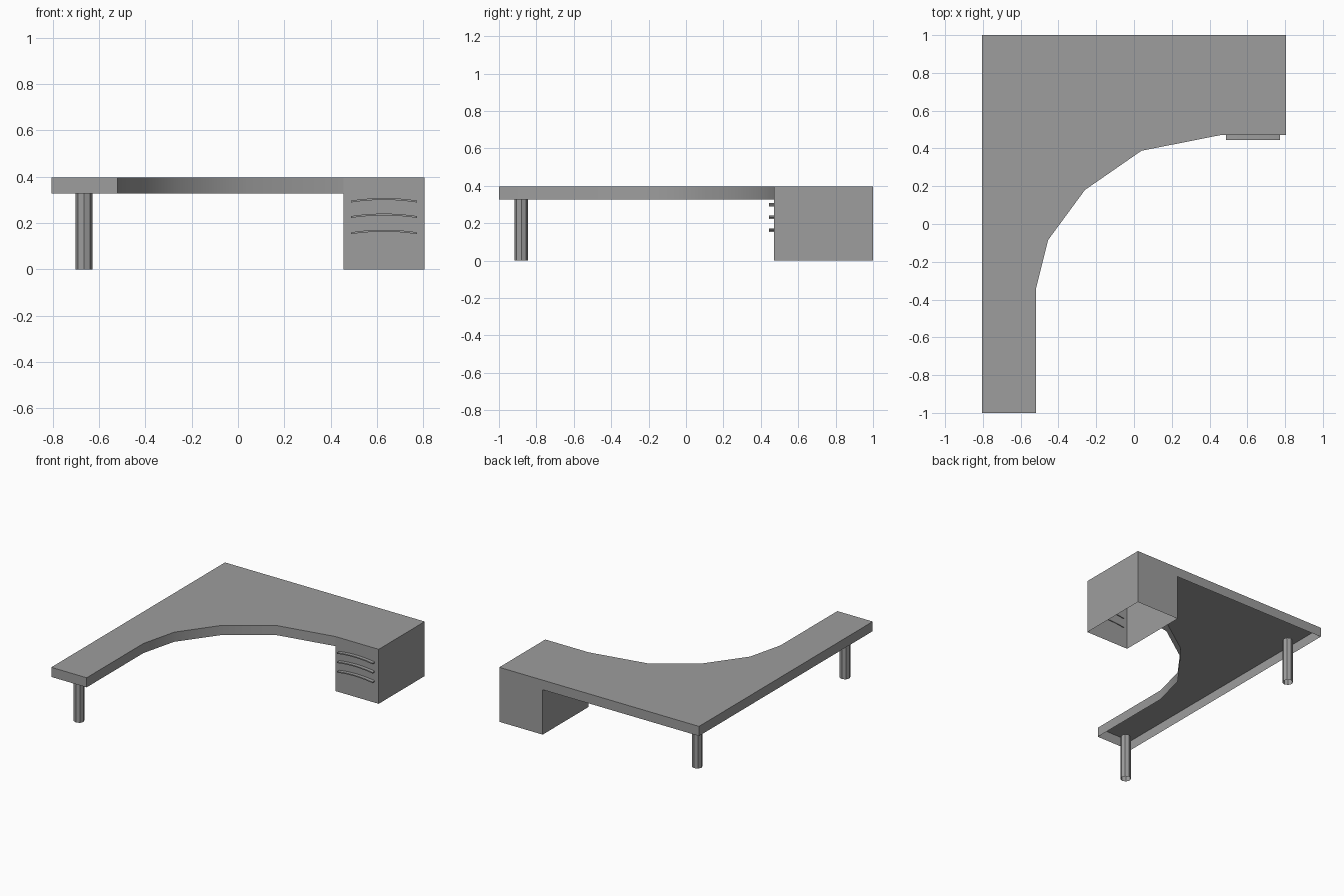
import bpy, bmesh, math
from mathutils import Vector

cube = bpy.data.objects.get("Cube")
if cube:
    bpy.data.objects.remove(cube, do_unlink=True)

grey = bpy.data.materials.new("desk grey")
grey.use_nodes = True
colour = (0.34, 0.34, 0.34, 1)
grey.diffuse_color = colour
grey.node_tree.nodes["Principled BSDF"].inputs["Base Color"].default_value = colour

TOP, UNDER = 0.397, 0.327
LEFT, INNER, RIGHT = 0.805, 0.455, -0.805
BACK, FRONT = 1.0, 0.47


def finish(name, bm):
    bmesh.ops.remove_doubles(bm, verts=bm.verts, dist=0.0001)
    mesh = bpy.data.meshes.new(name)
    bm.to_mesh(mesh)
    bm.free()
    mesh.materials.append(grey)
    obj = bpy.data.objects.new(name, mesh)
    bpy.context.collection.objects.link(obj)
    return obj


def wall(bm, p, q, low, high):
    corners = [(*p, low), (*q, low), (*q, high), (*p, high)]
    bm.faces.new([bm.verts.new(c) for c in corners])


# Worktop: thin shell, open below, with a curved inner edge
outline = [(RIGHT, -1), (-0.52, -1), (-0.52, -0.345), (-0.455, -0.085),
           (-0.26, 0.18), (0.04, 0.388), (INNER, FRONT), (LEFT, FRONT),
           (LEFT, BACK), (INNER, BACK), (RIGHT, BACK)]
bm = bmesh.new()
bm.faces.new([bm.verts.new((*p, TOP)) for p in outline])
for p, q in zip(outline, outline[1:] + outline[:1]):
    wall(bm, p, q, UNDER, TOP)

# Drawer cabinet walls, flush with the worktop and open at the floor
for p, q in zip(outline[6:9], outline[7:10]):
    wall(bm, p, q, 0, UNDER)
for low, high in ((0, UNDER), (UNDER, TOP)):
    wall(bm, (INNER, BACK), (INNER, FRONT), low, high)
desk = finish("worktop_and_cabinet", bm)
bpy.ops.object.select_all(action='DESELECT')
desk.select_set(True)
bpy.context.view_layer.objects.active = desk
bpy.ops.object.shade_smooth_by_angle(angle=math.radians(30))

# Eight-sided tube legs
for name, y in (("front_leg", -0.88), ("back_leg", 0.82)):
    bm = bmesh.new()
    ring = [(-0.665 + 0.036 * math.cos(i * math.pi / 4),
             y + 0.036 * math.sin(i * math.pi / 4)) for i in range(8)]
    for p, q in zip(ring, ring[1:] + ring[:1]):
        wall(bm, p, q, 0, UNDER)
    finish(name, bm)

# Arched drawer handles
STEPS = 10
for name, z in (("lower", 0.156), ("middle", 0.226), ("upper", 0.293)):
    bm = bmesh.new()
    rows = []
    for i in range(STEPS + 1):
        t = 2 * i / STEPS - 1
        x, arch = 0.63 + 0.143 * t, z + 0.011 * (1 - t * t)
        rows.append([bm.verts.new((x, 0.444, arch + h)) for h in (-0.004, 0.004)])
    for a, b in zip(rows, rows[1:]):
        bm.faces.new((a[0], b[0], b[1], a[1]))
    grown = bmesh.ops.extrude_face_region(bm, geom=bm.faces[:], use_keep_orig=True)
    moved = [v for v in grown["geom"] if isinstance(v, bmesh.types.BMVert)]
    bmesh.ops.translate(bm, verts=moved, vec=Vector((0, 0.032, 0)))
    bmesh.ops.recalc_face_normals(bm, faces=bm.faces)
    finish(name + "_handle", bm)
